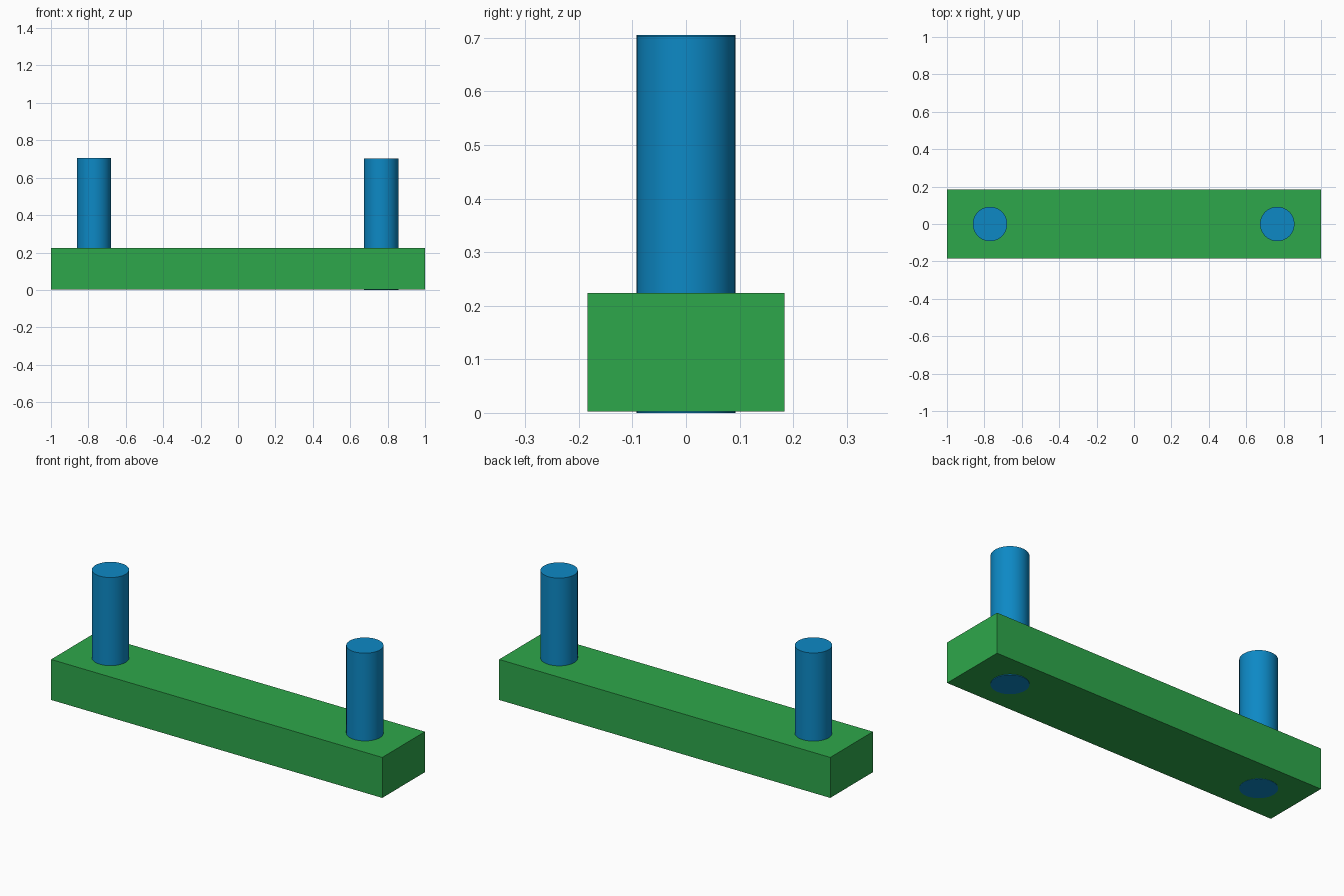
import bpy
import math

if "Cube" in bpy.data.objects:
    bpy.data.objects.remove(bpy.data.objects["Cube"])


def material(name, color):
    mat = bpy.data.materials.new(name)
    mat.diffuse_color = (*color, 1.0)
    mat.use_nodes = True
    mat.node_tree.nodes["Principled BSDF"].inputs["Base Color"].default_value = mat.diffuse_color
    return mat


green = material("green", (0.027, 0.39, 0.07))
blue = material("blue", (0.004, 0.25, 0.56))

# Rectangular base bar
BAR_BOTTOM, BAR_TOP = 0.003, 0.224
bpy.ops.mesh.primitive_cube_add(size=1, location=(0, 0, (BAR_BOTTOM + BAR_TOP) / 2))
bar = bpy.context.object
bar.name = "base_bar"
bar.scale = (2.0, 0.368, BAR_TOP - BAR_BOTTOM)
bpy.ops.object.transform_apply(location=False, rotation=False, scale=True)
bar.data.materials.append(green)


# Round pins passing through the bar and just showing underneath
def pin(name, x, bottom, top):
    bpy.ops.mesh.primitive_cylinder_add(
        vertices=64, radius=0.092, depth=top - bottom, location=(x, 0, (bottom + top) / 2))
    obj = bpy.context.object
    obj.name = name
    obj.data.materials.append(blue)
    bpy.ops.object.shade_smooth_by_angle(angle=math.radians(30))


pin("left_pin", -0.77, 0.002, 0.705)
pin("right_pin", 0.766, 0.0, 0.703)
